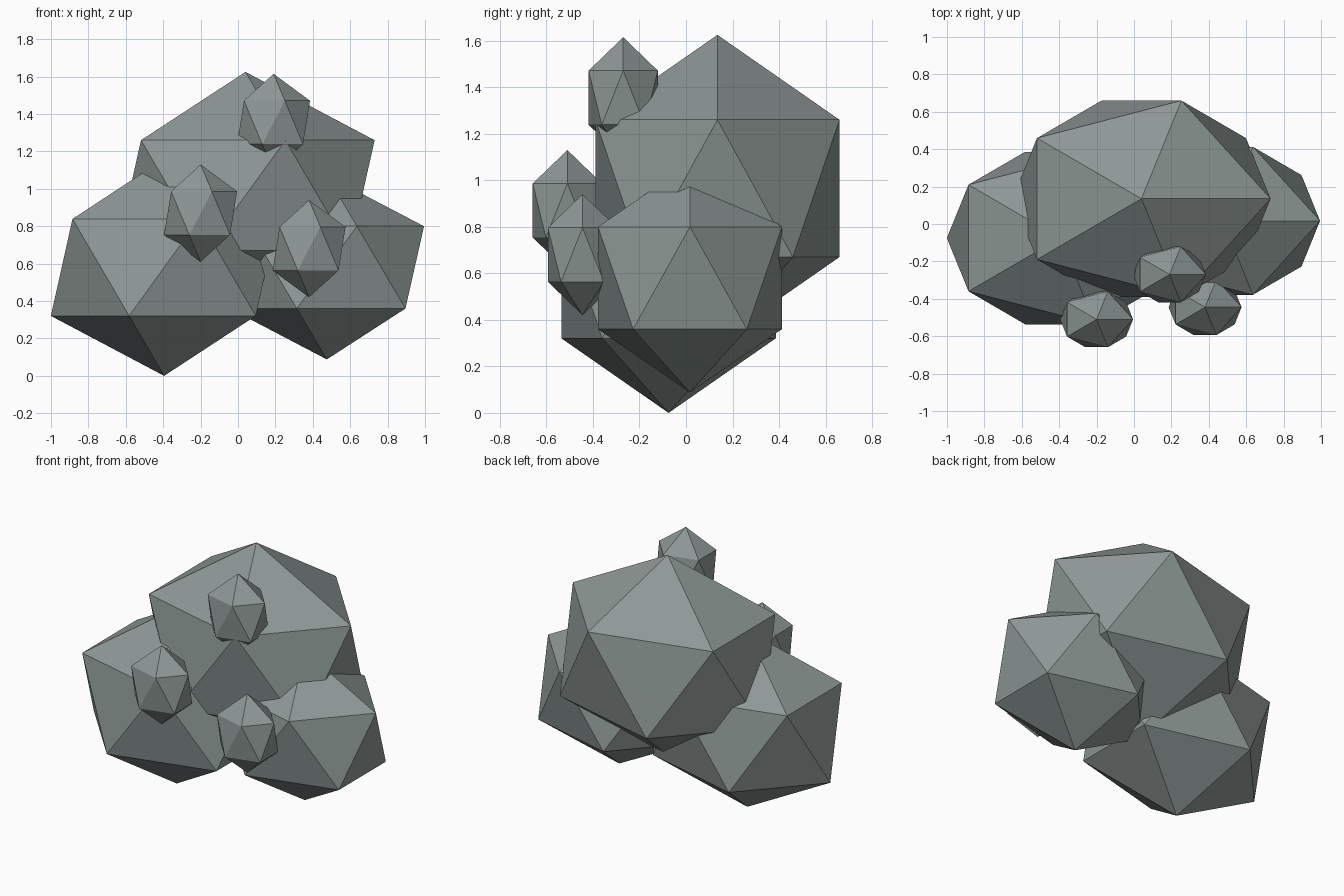
import bpy

if "Cube" in bpy.data.objects:
    bpy.data.objects.remove(bpy.data.objects["Cube"])

stone = bpy.data.materials.new("grey stone")
stone.diffuse_color = (0.27, 0.315, 0.305, 1)
stone.use_nodes = True
stone.node_tree.nodes["Principled BSDF"].inputs["Base Color"].default_value = stone.diffuse_color


def boulder(name, centre, radii):
    """Flat-faced 20-sided stone stretched along the axes."""
    bpy.ops.mesh.primitive_ico_sphere_add(subdivisions=1, radius=1, location=centre)
    ob = bpy.context.object
    ob.name = name
    ob.scale = radii
    bpy.ops.object.transform_apply(location=False, rotation=False, scale=True)
    ob.data.materials.append(stone)
    return ob


# Three large overlapping boulders
boulder("left_boulder", (-0.395, -0.075, 0.58), (0.677, 0.542, 0.58))
boulder("right_boulder", (0.475, 0.017, 0.58), (0.581, 0.465, 0.492))
boulder("top_boulder", (0.04, 0.135, 0.965), (0.772, 0.617, 0.66))

# Three small upright nuggets on the front, each with a tiny chip on its upper face
nuggets = {"left": (-0.20, -0.51, 0.87),
           "right": (0.38, -0.445, 0.68),
           "top": (0.19, -0.27, 1.355)}
for side, (x, y, z) in nuggets.items():
    boulder(side + "_nugget", (x, y, z), (0.218, 0.175, 0.26))
    boulder(side + "_chip", (x - 0.035, y - 0.062, z + 0.145), (0.03, 0.03, 0.03))
